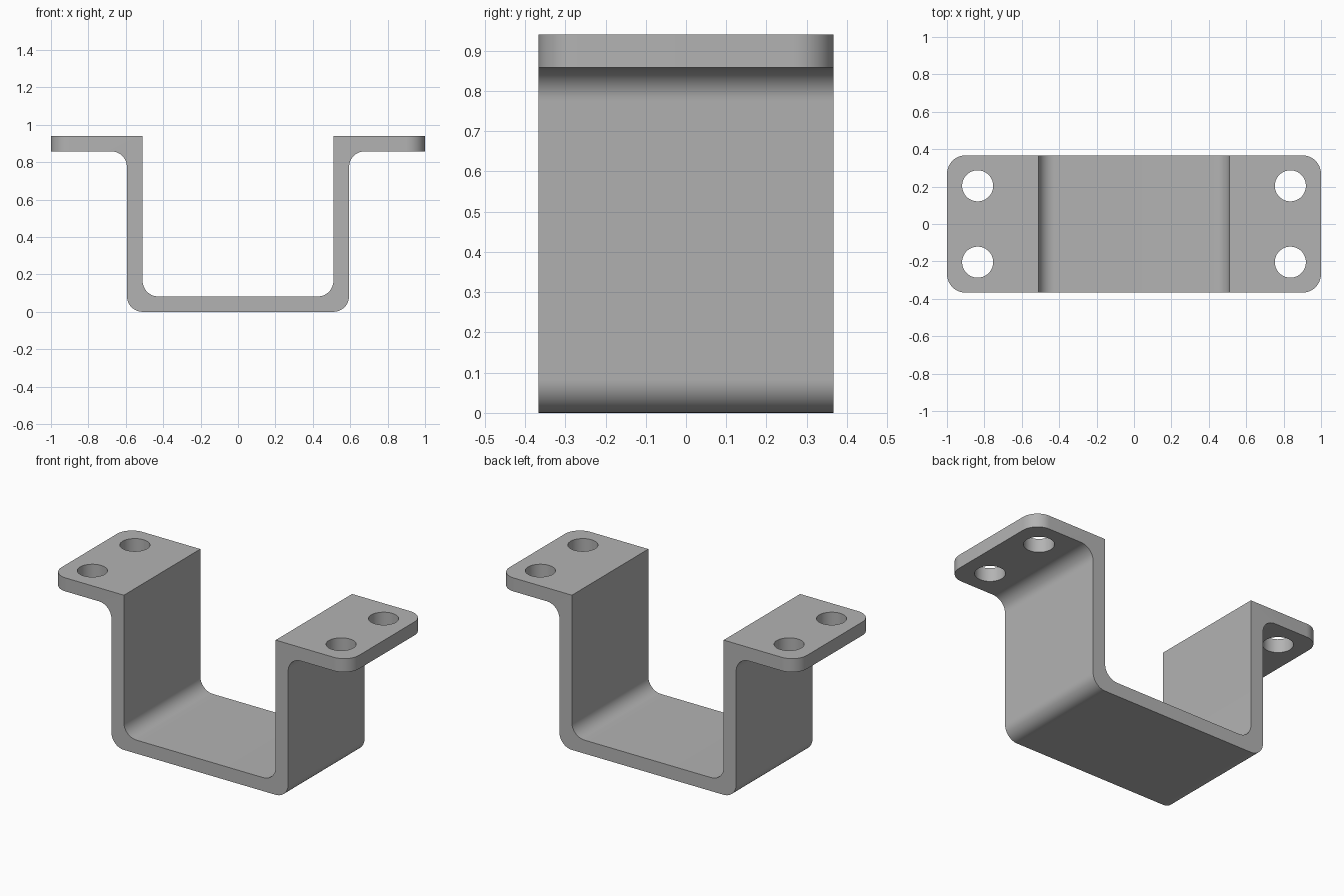
import bpy
import bmesh
from math import pi, radians
from mathutils import Vector

if "Cube" in bpy.data.objects:
    bpy.data.objects.remove(bpy.data.objects["Cube"], do_unlink=True)

HALF_DEPTH, TOP, THICK = 0.367, 0.94, 0.082
INNER, OUTER, FILLET = 0.51, 0.594, 0.084
HOLE_X, HOLE_Y, HOLE_R = 0.836, 0.204, 0.083


def rounded(points, steps=12):
    """Round each (x, z, radius) right-angled corner of an open path."""
    path = []
    for i, (x, z, r) in enumerate(points):
        p = Vector((x, z))
        if r == 0:
            path.append(p)
            continue
        a = (Vector(points[i - 1][:2]) - p).normalized()
        b = (Vector(points[i + 1][:2]) - p).normalized()
        centre = p + (a + b) * r
        for k in range(steps + 1):
            ray = (-b).slerp(-a, k / steps)
            path.append(centre + ray * r)
    return path


# Steel material
steel = bpy.data.materials.new("grey steel")
steel.use_nodes = True
colour = (0.45, 0.45, 0.45, 1)
steel.diffuse_color = colour
steel.node_tree.nodes["Principled BSDF"].inputs["Base Color"].default_value = colour

# Half of the hat section, from the bottom centre out and back to the inside
half = rounded([
    (0, 0, 0), (OUTER, 0, FILLET), (OUTER, TOP - THICK, FILLET),
    (1, TOP - THICK, 0), (1, TOP, 0), (INNER, TOP, 0),
    (INNER, THICK, FILLET), (0, THICK, 0)])
section = half[1:-1] + [Vector((-p.x, p.y)) for p in reversed(half[1:-1])]

# Bracket body, extruded front to back
bm = bmesh.new()
face = bm.faces.new([bm.verts.new((p.x, -HALF_DEPTH, p.y)) for p in section])
ext = bmesh.ops.extrude_face_region(bm, geom=[face])
verts = [g for g in ext["geom"] if isinstance(g, bmesh.types.BMVert)]
bmesh.ops.translate(bm, verts=verts, vec=(0, 2 * HALF_DEPTH, 0))

# Rounded flange corners
corners = [e for e in bm.edges
           if all(abs(v.co.x) > 0.99 for v in e.verts)
           and abs(e.verts[0].co.z - e.verts[1].co.z) > 0.01]
bmesh.ops.bevel(bm, geom=corners, offset=0.1, segments=12, profile=0.5,
                affect='EDGES')
bmesh.ops.recalc_face_normals(bm, faces=bm.faces)
mesh = bpy.data.meshes.new("bracket")
bm.to_mesh(mesh)
bm.free()
mesh.materials.append(steel)
bracket = bpy.data.objects.new("bracket", mesh)
bpy.context.collection.objects.link(bracket)

# Bolt hole cutters
bpy.ops.object.select_all(action='DESELECT')
bpy.context.view_layer.objects.active = bracket
for sx in (-1, 1):
    for sy in (-1, 1):
        bpy.ops.mesh.primitive_cylinder_add(
            vertices=48, radius=HOLE_R, depth=4 * THICK,
            location=(sx * HOLE_X, sy * HOLE_Y, TOP - THICK / 2))
        cutter = bpy.context.object
        cutter.name = "bolt_hole_cutter"
        cutter.hide_render = True
        cutter.data.materials.append(steel)
        cut = bracket.modifiers.new("bolt_hole", 'BOOLEAN')
        cut.operation, cut.solver, cut.object = 'DIFFERENCE', 'EXACT', cutter
        bpy.context.view_layer.objects.active = bracket
        bpy.ops.object.modifier_apply(modifier=cut.name)
        bpy.data.objects.remove(cutter, do_unlink=True)

# Smooth bends and holes, crisp edges
bracket.select_set(True)
bpy.context.view_layer.objects.active = bracket
bpy.ops.object.shade_smooth_by_angle(angle=radians(30))
